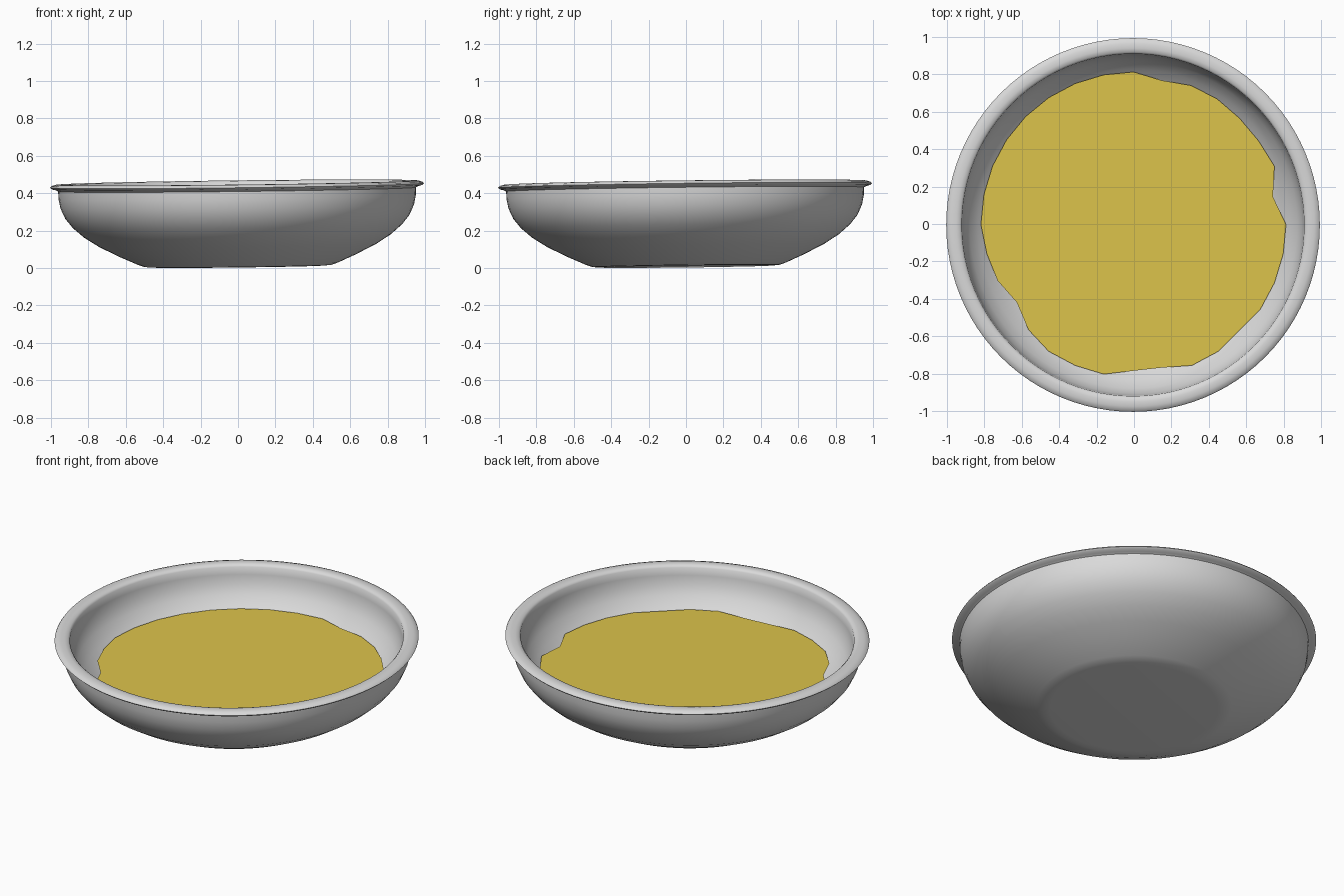
import bpy, math
from mathutils import Matrix

if "Cube" in bpy.data.objects:
    bpy.data.objects.remove(bpy.data.objects["Cube"])

def material(name, rgb):
    m = bpy.data.materials.new(name)
    m.diffuse_color = (*rgb, 1)
    m.use_nodes = True
    m.node_tree.nodes["Principled BSDF"].inputs["Base Color"].default_value = m.diffuse_color
    return m

grey = material("pale grey", (0.7, 0.7, 0.7))
yellow = material("mustard yellow", (0.72, 0.55, 0.07))

# the whole dish leans slightly, rising towards +x and +y
TILT = 0.012
LEAN = Matrix.Translation((0, 0, 0.008)) @ Matrix.Rotation(
    math.atan(TILT * math.sqrt(2)), 4, (1, -1, 0))

def revolve(name, profile, segs, mat, scale=lambda k: 1.0):
    """Spin (radius, height) points about z; end points on the axis become fans."""
    verts = [(0, 0, profile[0][1]), (0, 0, profile[-1][1])]
    rings = profile[1:-1]
    for r, z in rings:
        for k in range(segs):
            a = 2 * math.pi * k / segs
            verts.append((r * scale(k) * math.cos(a), r * scale(k) * math.sin(a), z))
    faces = []
    last = 2 + (len(rings) - 1) * segs
    for k in range(segs):
        n = (k + 1) % segs
        faces.append((0, 2 + n, 2 + k))
        for i in range(len(rings) - 1):
            a, b = 2 + i * segs, 2 + (i + 1) * segs
            faces.append((a + k, a + n, b + n, b + k))
        faces.append((last + k, last + n, 1))
    me = bpy.data.meshes.new(name)
    me.from_pydata(verts, [], faces)
    me.transform(LEAN)
    me.materials.append(mat)
    ob = bpy.data.objects.new(name, me)
    bpy.context.collection.objects.link(ob)
    return ob

# bowl: base, outer wall, rolled rim, inner wall, floor
bowl_profile = [
    (0, 0), (0.46, 0), (0.50, 0.003), (0.535, 0.015), (0.63, 0.057),
    (0.74, 0.112), (0.82, 0.163), (0.88, 0.215), (0.92, 0.265),
    (0.945, 0.32), (0.955, 0.37), (0.957, 0.412), (0.97, 0.419), (0.99, 0.424),
    (0.999, 0.433), (0.993, 0.441), (0.97, 0.448), (0.945, 0.449),
    (0.925, 0.445), (0.915, 0.435), (0.912, 0.39), (0.902, 0.335),
    (0.876, 0.285), (0.832, 0.232), (0.77, 0.18), (0.70, 0.133),
    (0.60, 0.083), (0.51, 0.045), (0.46, 0.04), (0, 0.04)]
bowl = revolve("bowl", bowl_profile, 96, grey)
bpy.context.view_layer.objects.active = bowl
bowl.select_set(True)
bpy.ops.object.shade_smooth_by_angle(angle=math.radians(50))

# filling: flat top with a 32-sided edge, pulled in at a few places
dents = {1: 0.76, 3: 0.805, 4: 0.803, 5: 0.807, 6: 0.805, 7: 0.785,
         17: 0.80, 18: 0.786, 19: 0.75, 20: 0.795, 24: 0.782, 25: 0.78, 28: 0.80}
filling_profile = [(0, 0.045), (0.5, 0.05), (0.86, 0.15), (1, 0.228), (0, 0.228)]
filling_profile[1] = (0.6, 0.05)
revolve("filling", filling_profile, 32, yellow, lambda k: dents.get(k, 0.816))
